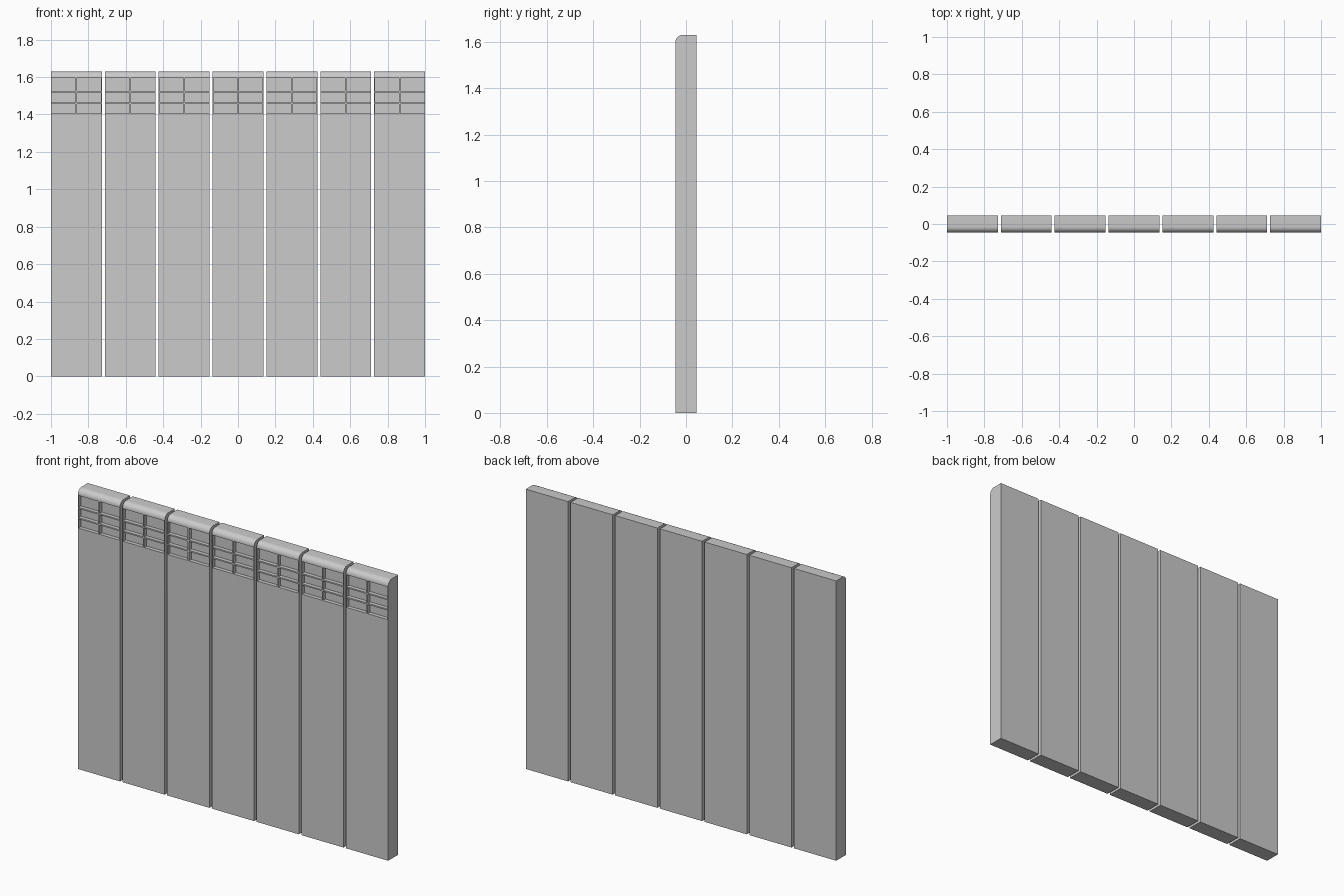
import bpy, bmesh, math
from mathutils import Matrix

if "Cube" in bpy.data.objects:
    bpy.data.objects.remove(bpy.data.objects["Cube"])

COUNT, WIDTH, HEIGHT, HALF_D = 7, 0.272, 1.63, 0.046
PITCH = (2 - WIDTH) / (COUNT - 1)
ROUND = 0.032          # rounded front top edge
WALL, BAR, RECESS = 0.004, 0.008, 0.022


def to_object(bm, name):
    bmesh.ops.recalc_face_normals(bm, faces=bm.faces)
    mesh = bpy.data.meshes.new(name)
    bm.to_mesh(mesh)
    bm.free()
    obj = bpy.data.objects.new(name, mesh)
    bpy.context.collection.objects.link(obj)
    return obj


def add_box(bm, x0, x1, y0, y1, z0, z1):
    m = Matrix.Translation(((x0 + x1) / 2, (y0 + y1) / 2, (z0 + z1) / 2))
    m = m @ Matrix.Diagonal((x1 - x0, y1 - y0, z1 - z0, 1))
    bmesh.ops.create_cube(bm, size=1, matrix=m)


# radiator section: side profile with rounded front top, extruded across x
profile = [(HALF_D, HEIGHT), (HALF_D, 0), (-HALF_D, 0)]
for i in range(9):
    a = math.pi - i * math.pi / 16
    profile.append((-HALF_D + ROUND + ROUND * math.cos(a),
                    HEIGHT - ROUND + ROUND * math.sin(a)))
bm = bmesh.new()
face = bm.faces.new([bm.verts.new((-WIDTH / 2, y, z)) for y, z in profile])
ext = bmesh.ops.extrude_face_region(bm, geom=[face])
bmesh.ops.translate(bm, vec=(WIDTH, 0, 0),
                    verts=[g for g in ext["geom"] if isinstance(g, bmesh.types.BMVert)])
section = to_object(bm, "radiator_section")

# vent openings: two columns, three rows, leaving bars between them
bm = bmesh.new()
for z0, z1 in ((1.404, 1.457), (1.465, 1.517), (1.525, 1.594)):
    for s in (-1, 1):
        xa, xb = sorted((s * BAR / 2, s * (WIDTH / 2 - WALL)))
        add_box(bm, xa, xb, -HALF_D - 0.05, -HALF_D + RECESS, z0, z1)
cutter = to_object(bm, "vent_cutter")
cutter.hide_render = True

cut = section.modifiers.new("vents", 'BOOLEAN')
cut.operation, cut.solver, cut.object = 'DIFFERENCE', 'EXACT', cutter
bpy.context.view_layer.objects.active = section
section.select_set(True)
bpy.ops.object.modifier_apply(modifier=cut.name)
bpy.data.objects.remove(cutter)
bpy.ops.object.shade_smooth_by_angle(angle=math.radians(30))

# row of identical sections
for i in range(COUNT):
    part = section if i == 0 else section.copy()
    if i:
        bpy.context.collection.objects.link(part)
    part.name = f"radiator_section_{i + 1}"
    part.location.x = (i - (COUNT - 1) / 2) * PITCH
